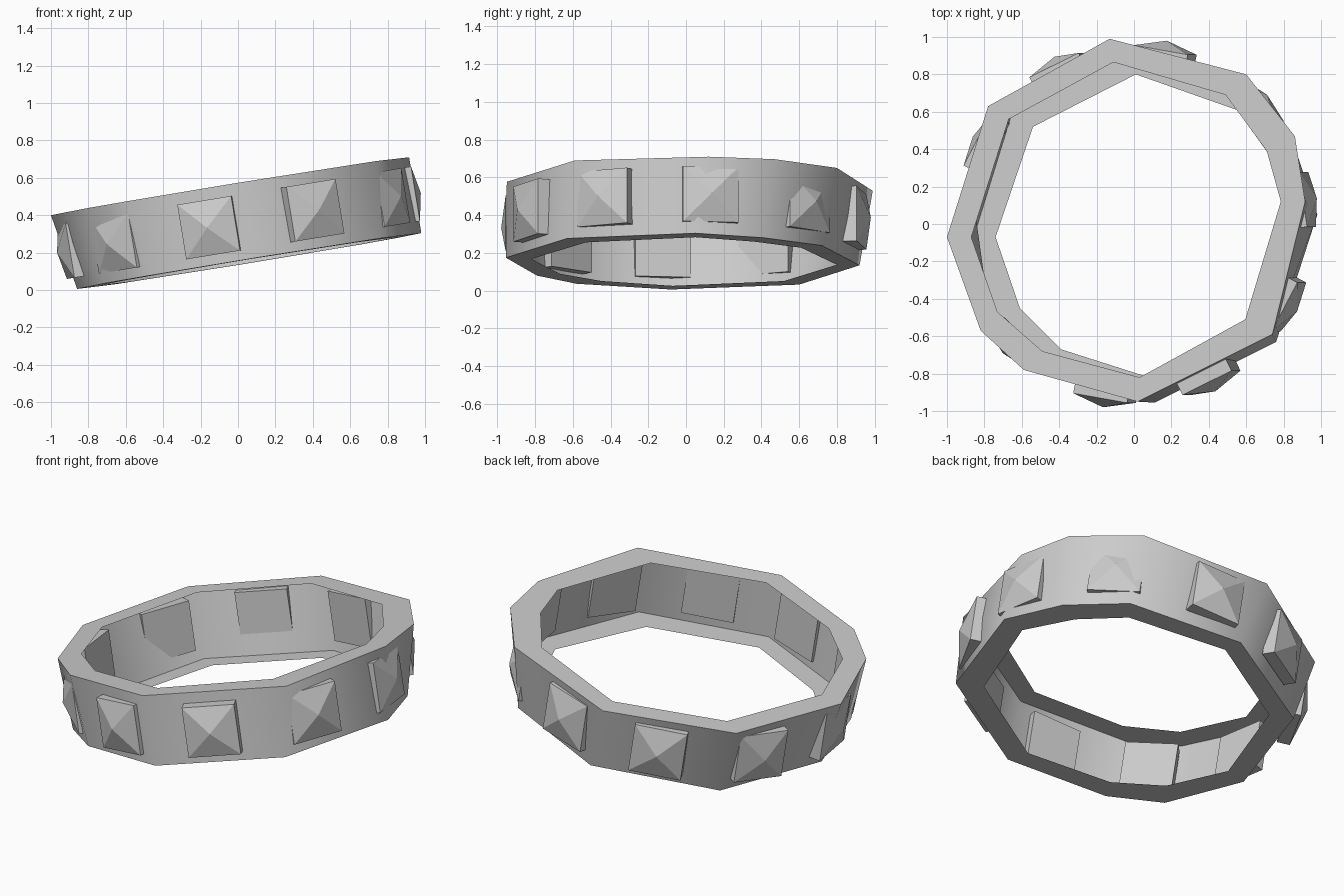
import bpy, bmesh
from math import radians
from mathutils import Matrix

if "Cube" in bpy.data.objects:
    bpy.data.objects.remove(bpy.data.objects["Cube"])

def make(name, bm):
    bmesh.ops.recalc_face_normals(bm, faces=bm.faces)
    me = bpy.data.meshes.new(name)
    bm.to_mesh(me)
    bm.free()
    ob = bpy.data.objects.new(name, me)
    bpy.context.collection.objects.link(ob)
    return ob

# Band: ten-sided channel open toward the inside (flange, wall, flange)
top_out = [(.915, .12), (.86, .47), (.60, .80), (-.13, .99), (-.78, .63),
           (-1.0, -.07), (-.82, -.57), (-.59, -.78), (.02, -.95), (.74, -.59)]
top_in = [(.785, .12), (.71, .39), (.49, .69), (-.11, .865), (-.67, .56),
          (-.87, -.07), (-.73, -.47), (-.49, -.68), (.03, -.82), (.595, -.51)]
bot_out = [(.98, .05), (.86, .41), (.63, .72), (0, .92), (-.65, .60),
           (-.86, -.08), (-.71, -.58), (-.46, -.79), (.11, -.955), (.76, -.63)]
bot_in = [(.85, .05), (.73, .36), (.55, .61), (.01, .80), (-.54, .52),
          (-.74, -.07), (-.61, -.45), (-.39, -.67), (.08, -.82), (.64, -.53)]
SLOPE = .163
bm = bmesh.new()
rings = []
for pts, z0 in ((top_in, .562), (top_out, .562), (bot_out, .145), (bot_in, .145)):
    rings.append([bm.verts.new((x, y, z0 + SLOPE * x - .012 * y)) for x, y in pts])
for a, b in zip(rings, rings[1:]):
    for i in range(10):
        j = (i + 1) % 10
        bm.faces.new((a[i], a[j], b[j], b[i]))
band = make("band", bm)
bpy.context.view_layer.objects.active = band
band.select_set(True)
bpy.ops.object.shade_smooth_by_angle(angle=radians(58))

# Pyramid studs, evenly spaced around the tilted band
def stud(bm, angle, half=.148, back=.872, front=.945, tip=.995):
    m = (Matrix.Translation((.005, 0, .36)) @ Matrix.Rotation(radians(-9.3), 4, 'Y')
         @ Matrix.Rotation(radians(angle), 4, 'Z'))
    corners = [(-half, -half), (half, -half), (half, half), (-half, half)]
    def ring(x):
        return [bm.verts.new(m @ Matrix.Translation((x, y, z)).translation) for y, z in corners]
    lo, hi = ring(back), ring(front)
    apex = bm.verts.new(m @ Matrix.Translation((tip, 0, 0)).translation)
    bm.faces.new(lo)
    for i in range(4):
        j = (i + 1) % 4
        bm.faces.new((lo[i], lo[j], hi[j], hi[i]))
        bm.faces.new((hi[i], hi[j], apex))

for k in range(10):
    bm = bmesh.new()
    stud(bm, 8 + 36 * k)
    make(f"stud_{k + 1}", bm)
